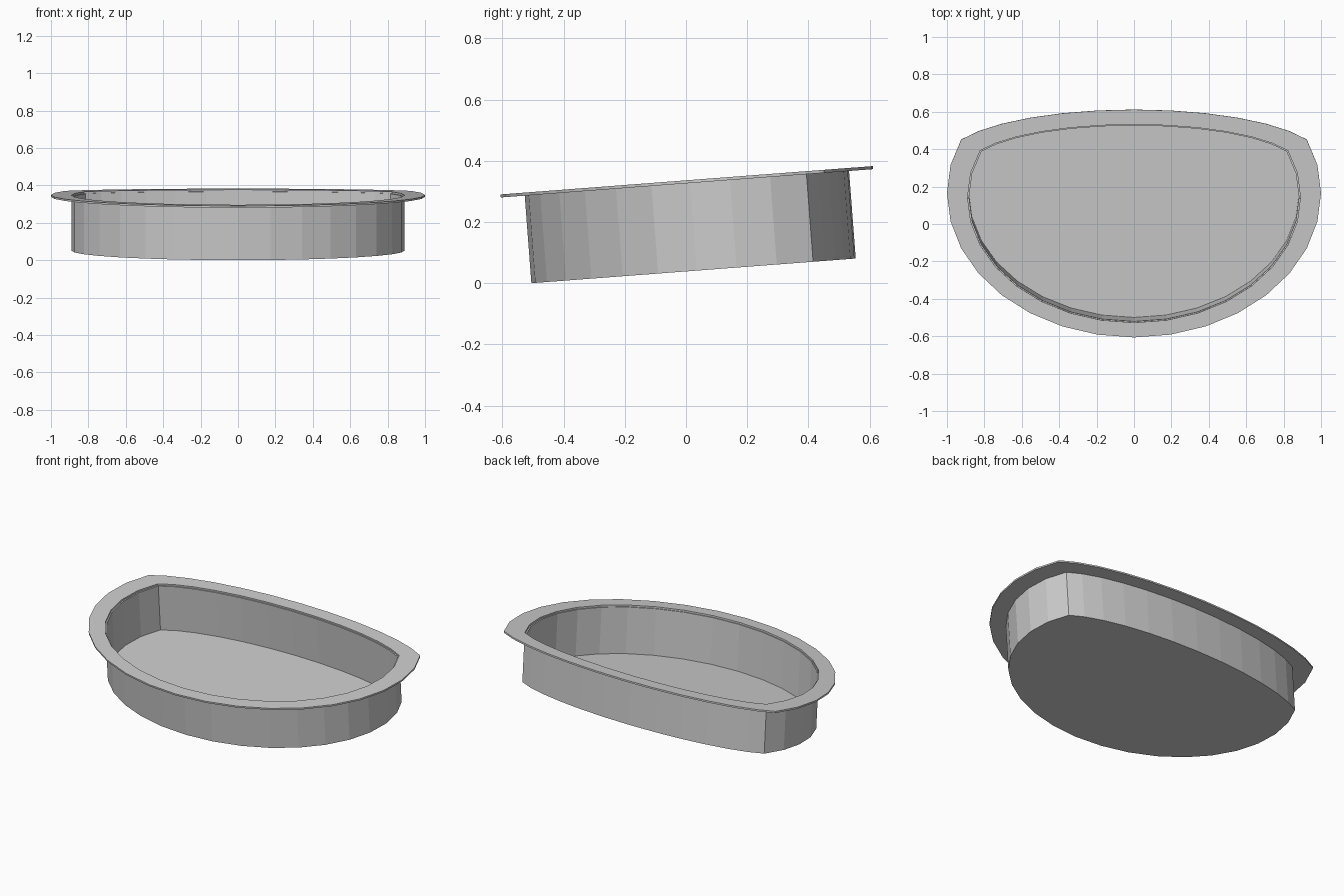
import bpy, bmesh
from math import sin, cos, pi, radians
from mathutils import Matrix

if "Cube" in bpy.data.objects:
    bpy.data.objects.remove(bpy.data.objects["Cube"])

N = 32                    # sides of the outline
RIM, DEPTH, FLOOR = 0.010, 0.297, 0.008
TILT = radians(4.35)


def outline(k):
    """D-shaped plan: deep front ellipse joined to a shallow back ellipse."""
    a = 2 * pi * k / N
    x, c = sin(a), cos(a)             # c = 1 at the back, -1 at the front
    y_front = 0.165 + 0.773 * c
    y_back = 0.353 + 0.26 * c
    return x, min(y_front, y_back)


def loft(name, profile):
    """Loft scaled outlines (x scale, y scale, z) and cap both ends."""
    bm = bmesh.new()
    rings = []
    for sx, sy, z in profile:
        ring = []
        for k in range(N):
            x, y = outline(k)
            ring.append(bm.verts.new((x * sx, y * sy, z)))
        rings.append(ring)
    for r0, r1 in zip(rings, rings[1:]):
        for k in range(N):
            j = (k + 1) % N
            bm.faces.new((r0[k], r0[j], r1[j], r1[k]))
    bm.faces.new(rings[0])
    bm.faces.new(rings[-1])
    bmesh.ops.recalc_face_normals(bm, faces=bm.faces[:])
    # tip the tray forward and rest it on the ground
    bm.transform(Matrix.Rotation(TILT, 4, 'X'))
    low = min(v.co.z for v in bm.verts)
    bm.transform(Matrix.Translation((0, 0, -low)))
    mesh = bpy.data.meshes.new(name)
    bm.to_mesh(mesh)
    bm.free()
    obj = bpy.data.objects.new(name, mesh)
    bpy.context.collection.objects.link(obj)
    return obj


# tray section: inner floor, inner wall, ledge, rim, outer wall, underside
loft("flanged_tray", [
    (0.882, 0.860, -DEPTH + FLOOR),
    (0.882, 0.860, -RIM),
    (0.890, 0.870, -RIM),
    (0.890, 0.870, 0),
    (1.0, 1.0, 0),
    (1.0, 1.0, -RIM),
    (0.891, 0.871, -RIM),
    (0.891, 0.871, -DEPTH),
])
